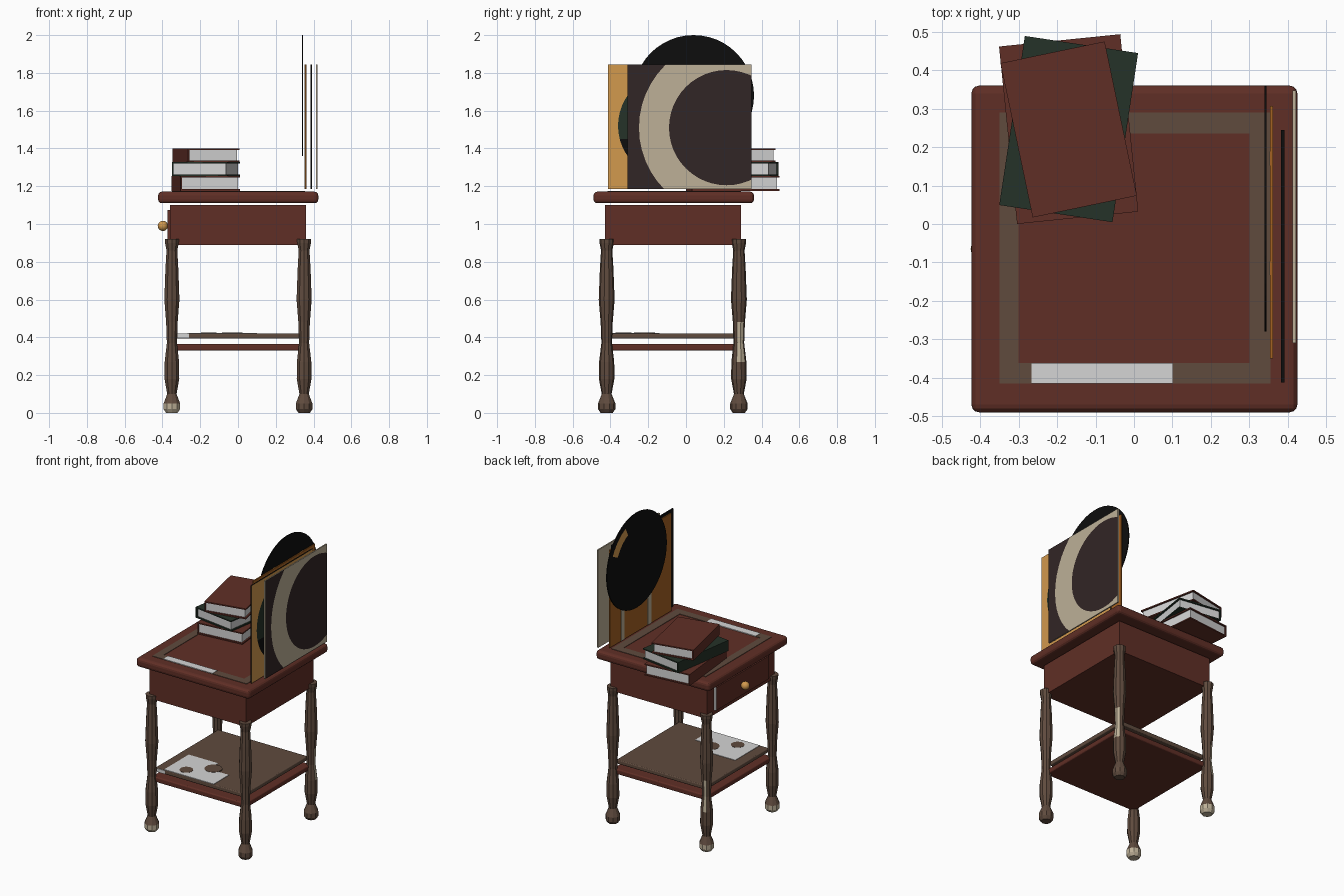
import bpy, bmesh, math
from mathutils import Vector, Matrix

if "Cube" in bpy.data.objects:
    bpy.data.objects.remove(bpy.data.objects["Cube"])


def mat(name, r, g, b):
    m = bpy.data.materials.new(name)
    m.diffuse_color = (r, g, b, 1)
    m.use_nodes = True
    m.node_tree.nodes["Principled BSDF"].inputs["Base Color"].default_value = m.diffuse_color
    return m


RED = mat("red_brown", .117, .028, .019)
BROWN = mat("dull_brown", .115, .070, .048)
CREAM = mat("cream", .509, .434, .31)
WHITE = mat("paper_white", .66, .66, .66)
BLACK = mat("black", .004, .004, .004)
GREEN = mat("dark_green", .018, .032, .021)
PLUM = mat("dark_plum", .031, .019, .019)
ORANGE = mat("orange", .645, .319, .076)
BURNT = mat("burnt_orange", .376, .122, .016)


def finish(name, bm, *mats):
    me = bpy.data.meshes.new(name)
    bm.to_mesh(me)
    bm.free()
    for m in mats:
        me.materials.append(m)
    ob = bpy.data.objects.new(name, me)
    bpy.context.collection.objects.link(ob)
    return ob


def box(name, x, y, z, m, bevel=0, rot=0, pivot=(0, 0)):
    """Box from (min, max) ranges, optionally turned about z at a pivot."""
    bm = bmesh.new()
    bmesh.ops.create_cube(bm, size=1)
    for v in bm.verts:
        p = Vector([r[0] + (c + .5) * (r[1] - r[0]) for r, c in zip((x, y, z), v.co)])
        v.co = Matrix.Rotation(rot, 3, 'Z') @ p + Vector((*pivot, 0))
    ob = finish(name, bm, m)
    if bevel:
        b = ob.modifiers.new("bevel", 'BEVEL')
        b.width, b.segments = bevel, 3
    return ob


def art(name, x, center, r, m, yr, zr, inner=0, a0=0, a1=360):
    """Flat disc, or ring sector, in the yz plane, clipped to a rectangle."""
    bm = bmesh.new()
    n = 48
    ring = [math.radians(a0 + (a1 - a0) * i / n) for i in range(n + 1)]
    at = lambda rad, a: bm.verts.new((x, center[0] + rad * math.cos(a), center[1] + rad * math.sin(a)))
    if inner:
        out, inn = [at(r, a) for a in ring], [at(inner, a) for a in ring]
        for i in range(n):
            bm.faces.new((out[i], out[i + 1], inn[i + 1], inn[i]))
    else:
        bm.faces.new([at(r, a) for a in ring[:-1]])
    for co, no in (((0, yr[0], 0), (0, -1, 0)), ((0, yr[1], 0), (0, 1, 0)),
                   ((0, 0, zr[0]), (0, 0, -1)), ((0, 0, zr[1]), (0, 0, 1))):
        bmesh.ops.bisect_plane(bm, geom=bm.verts[:] + bm.edges[:] + bm.faces[:],
                               plane_co=co, plane_no=no, clear_outer=True)
    return finish(name, bm, m)


def flat_disc(name, loc, r, depth, m, axis='Z', n=24):
    bm = bmesh.new()
    rot = Matrix.Rotation(math.pi / 2, 4, 'Y') if axis == 'X' else Matrix()
    bmesh.ops.create_cone(bm, cap_ends=True, segments=n, radius1=r, radius2=r, depth=depth,
                          matrix=Matrix.Translation(loc) @ rot)
    return finish(name, bm, m)


# Table top with inlaid frame
CY = -.065
box("table_top", (-.423, .425), (-.49, .36), (1.11, 1.171), RED, .02)
box("inlay_left", (-.35, -.30), (-.415, .29), (1.168, 1.174), BROWN)
box("inlay_right", (.30, .355), (-.415, .29), (1.168, 1.174), BROWN)
box("inlay_back", (-.30, .30), (.235, .29), (1.168, 1.174), BROWN)
box("inlay_front", (-.30, .30), (-.415, -.362), (1.168, 1.174), BROWN)
box("inlay_worn_patch", (-.267, .10), (-.415, -.362), (1.170, 1.176), WHITE)

# Drawer case, drawer front on the left side, knob
box("drawer_case", (-.36, .36), (-.43, .29), (.89, 1.10), RED)
box("drawer_front", (-.374, -.36), (-.35, .208), (.92, 1.075), RED)
box("drawer_worn_edge", (-.374, -.36), (.208, .214), (.92, 1.075), WHITE)
flat_disc("knob_stem", (-.378, CY, .99), .012, .04, ORANGE, 'X', 12)
bm = bmesh.new()
bmesh.ops.create_uvsphere(bm, u_segments=16, v_segments=10, radius=.027,
                          matrix=Matrix.Translation((-.398, CY, .99)))
knob = finish("knob", bm, ORANGE)
for p in knob.data.polygons:
    p.use_smooth = True

# Turned legs: (height, radius)
PROFILE = [(0, .032), (.02, .046), (.05, .046), (.10, .026), (.18, .041), (.27, .040), (.37, .028),
           (.48, .032), (.60, .042), (.76, .036), (.86, .030), (.90, .038), (.92, .039)]


def leg(name, x, y, foot_worn, strip):
    bm = bmesh.new()
    rings = []
    for z, r in PROFILE:
        rings.append([bm.verts.new((x + r * math.cos((i + .5) * math.pi / 5),
                                    y + r * math.sin((i + .5) * math.pi / 5), z)) for i in range(10)])
    for a, b in zip(rings, rings[1:]):
        for i in range(10):
            j = (i + 1) % 10
            bm.faces.new((a[i], a[j], b[j], b[i]))
    bm.faces.new(rings[0][::-1])
    bm.faces.new(rings[-1])
    bm.normal_update()
    # Worn paint on some feet and on one side of the rear legs
    for f in bm.faces:
        z = f.calc_center_median().z
        if foot_worn and z < .04:
            f.material_index = 1
        if strip and .27 < z < .48 and f.normal.dot(Vector(strip)) > .85:
            f.material_index = 1
    finish(name, bm, BROWN, CREAM)


leg("front_left_leg", -.35, -.42, True, None)
leg("front_right_leg", .35, -.42, False, None)
leg("back_left_leg", -.35, .28, True, (-.3, .95, 0))
leg("back_right_leg", .35, .28, False, (.95, .3, 0))

# Lower shelf: red base board and a brown board above it
box("shelf_base", (-.35, .35), (-.42, .28), (.33, .365), RED, .008)
box("shelf_board", (-.335, .335), (-.405, .265), (.393, .421), BROWN, .006)
box("shelf_worn_front", (-.27, .10), (-.402, -.24), (.419, .424), WHITE)
box("shelf_worn_rear", (-.27, -.05), (-.24, -.14), (.419, .424), WHITE)
flat_disc("shelf_spot_a", (-.155, -.33, .423), .042, .005, BROWN)
flat_disc("shelf_spot_b", (-.03, -.22, .423), .055, .005, BROWN)
box("shelf_worn_edge", (-.32, -.26), (-.408, -.404), (.396, .419), WHITE)


# Stack of books, spine on the left
def book(name, center, w, l, z0, z1, deg, m):
    k = dict(rot=math.radians(deg), pivot=center)
    w, l, t = w / 2, l / 2, .008
    box(name + "_bottom_cover", (-w, w), (-l, l), (z0, z0 + t), m, **k)
    box(name + "_top_cover", (-w, w), (-l, l), (z1 - t, z1), m, **k)
    box(name + "_spine", (-w, -w + t), (-l, l), (z0 + t, z1 - t), m, **k)
    box(name + "_pages", (-w + t, w - .01), (-l + .01, l - .01), (z0 + t, z1 - t), WHITE, **k)


book("lower_book", (-.17, .247), .317, .464, 1.176, 1.253, 5.8, RED)
book("middle_book", (-.17, .247), .298, .445, 1.255, 1.327, -8.6, GREEN)
book("upper_book", (-.17, .246), .277, .410, 1.329, 1.40, 11.8, RED)

# Record sleeves standing on the right edge
ZR = (1.185, 1.845)


def sleeve(name, x, y0, front, back):
    body = box(name, (x - .004, x + .004), (y0, y0 + .657), ZR, front)
    body.data.materials.append(back)
    for p in body.data.polygons:
        p.material_index = 0 if p.normal.x > .5 else 1
    return (y0, y0 + .657)


yr = sleeve("outer_sleeve", .417, -.31, PLUM, CREAM)
art("outer_sleeve_ring", .4218, (.215, 1.51), .464, CREAM, yr, ZR, inner=.305)

yr = sleeve("middle_sleeve", .387, -.413, ORANGE, BLACK)
art("middle_sleeve_circle", .3918, (-.08, 1.52), .28, GREEN, yr, (1.45, 1.84))
art("middle_sleeve_circle_base", .3918, (-.08, 1.52), .28, BLACK, yr, (1.2, 1.45))

sleeve("inner_sleeve", .358, -.35, BURNT, BURNT)
for i, y in enumerate((.17, -.115)):
    box(f"inner_sleeve_stripe_{i + 1}", (.352, .355), (y - .018, y + .018), ZR, CREAM)

# Black record leaning out behind the sleeves
flat_disc("record", (.342, .04, 1.68), .32, .006, BLACK, 'X', 48)
art("record_sheen", .3382, (.04, 1.68), .285, ORANGE, (-.3, .4), (1.3, 2.0), inner=.225, a0=25, a1=65)
